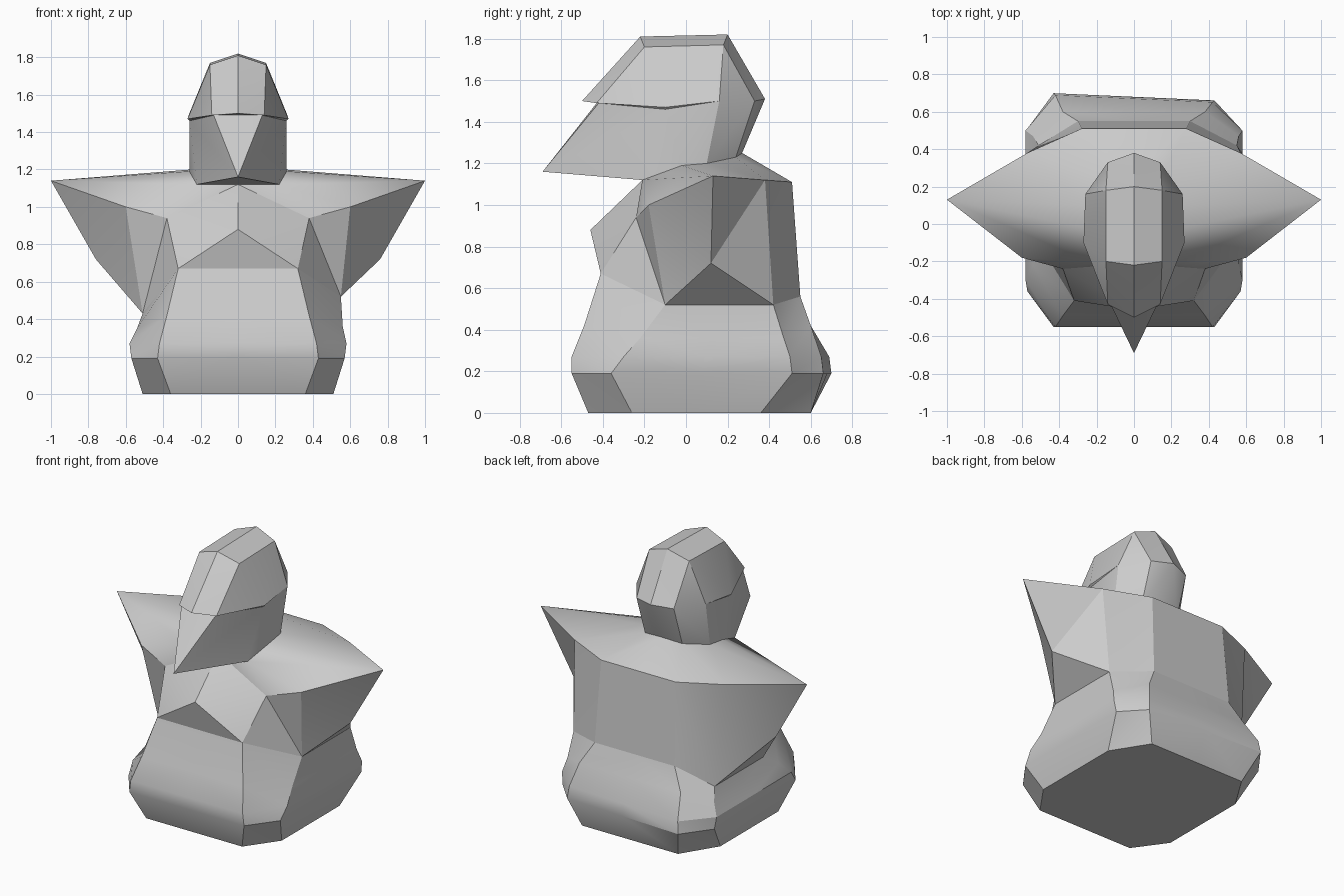
import bpy, bmesh, math

if "Cube" in bpy.data.objects:
    bpy.data.objects.remove(bpy.data.objects["Cube"])


def loft(name, rings, split=0, cap=False, tweak=None):
    """Skin half rings (front centre -> +x side -> back centre), mirrored across x."""
    bm = bmesh.new()
    verts = {}

    def vert(p, s):
        key = (round(p[0] * s, 3) + 0.0, p[1], p[2])
        if key not in verts:
            co = tweak(*key) if tweak else key
            verts[key] = bm.verts.new(co)
        return verts[key]

    for s in (1, -1):
        for low, up in zip(rings, rings[1:]):
            for i in range(len(low) - 1):
                a, b, c, d = (vert(p, s) for p in (low[i], low[i + 1], up[i + 1], up[i]))
                tris = ((a, b, d), (b, c, d)) if i < split else ((a, b, c), (a, c, d))
                for t in tris:
                    if len(set(t)) == 3 and not bm.faces.get(t):
                        bm.faces.new(t if s > 0 else t[::-1])
    if cap:
        r = rings[0]
        loop = [vert(p, 1) for p in r] + [vert(p, -1) for p in r[-2:0:-1]]
        bm.faces.new(loop[::-1])
    me = bpy.data.meshes.new(name)
    bm.to_mesh(me)
    bm.free()
    ob = bpy.data.objects.new(name, me)
    bpy.context.collection.objects.link(ob)
    bpy.ops.object.select_all(action='DESELECT')
    ob.select_set(True)
    bpy.context.view_layer.objects.active = ob
    bpy.ops.object.shade_smooth_by_angle(angle=math.radians(28))
    return ob


def octagon(z, zs, xc, xs, front, sf, sb, back):
    """Half of a chamfered rectangle; zs is the height of its side points."""
    return [(0, front, z), (xc, front, z), (xs, sf, zs), (xs, (sf + sb) / 2, zs),
            (xs, sb, zs), (xc, back, z), (0, back, z)]


def lopsided(x, y, z):
    # left armpit hangs lower, back leans slightly to the left
    if x < -0.5 and z == 0.52:
        return (-0.51, y, 0.43)
    if x < -0.5 and z == 0.36:
        return (-0.54, y, 0.35)
    return (x, y - 0.045 * x if y > 0.6 and z > 0 else y, z)


# waist line shared by base and torso
waist = [(0, -.41, .67), (.32, -.41, .67), (.55, -.10, .52), (.55, .16, .52),
         (.55, .42, .52), (.30, .55, .56), (0, .55, .56)]

# base: chamfered block with a soft bulge
loft("base", [
    octagon(0, 0, .36, .51, -.47, -.26, .36, .60),
    octagon(.19, .19, .43, .57, -.55, -.36, .51, .68),
    octagon(.27, .27, .42, .58, -.55, -.30, .50, .67),
    octagon(.42, .36, .38, .56, -.49, -.22, .47, .60),
    waist], split=3, cap=True, tweak=lopsided)

# collar line shared by torso and head
collar = [(0, -.21, 1.12), (.22, -.21, 1.12), (.26, -.02, 1.19),
          (.25, .10, 1.20), (.14, .24, 1.23), (0, .27, 1.25)]

# torso: underarm, pointed shoulders, then in to the collar
underarm = waist[:3] + [(.76, .12, .72)] + waist[4:]
shoulders = [(0, -.46, .88), (.38, -.24, .94), (.60, -.18, 1.0), (1, .13, 1.14),
             (.57, .38, 1.12), (.28, .51, 1.11), (0, .51, 1.11)]
loft("torso", [waist, underarm, shoulders, collar[:2] + collar[1:]],
     split=3, tweak=lopsided)

# head: pointed face below, overhanging hood above
tip = (0, -.69, 1.16)
back = [(.26, .16, 1.50), (.14, .33, 1.50), (0, .38, 1.51)]
cheek = (.26, -.10, 1.46)
loft("head", [
    collar,
    [tip, tip, cheek] + back,
    [(0, -.43, 1.49), (.13, -.42, 1.49), cheek] + back,
    [(0, -.50, 1.50), (.14, -.43, 1.49), (.27, -.10, 1.47)] + back,
    [(0, -.22, 1.81)] + [(.15, -.20, 1.76)] * 2 + [(.15, .18, 1.77)] * 2 + [(0, .20, 1.82)],
    [(0, -.22, 1.81)] * 3 + [(0, .20, 1.82)] * 3])
